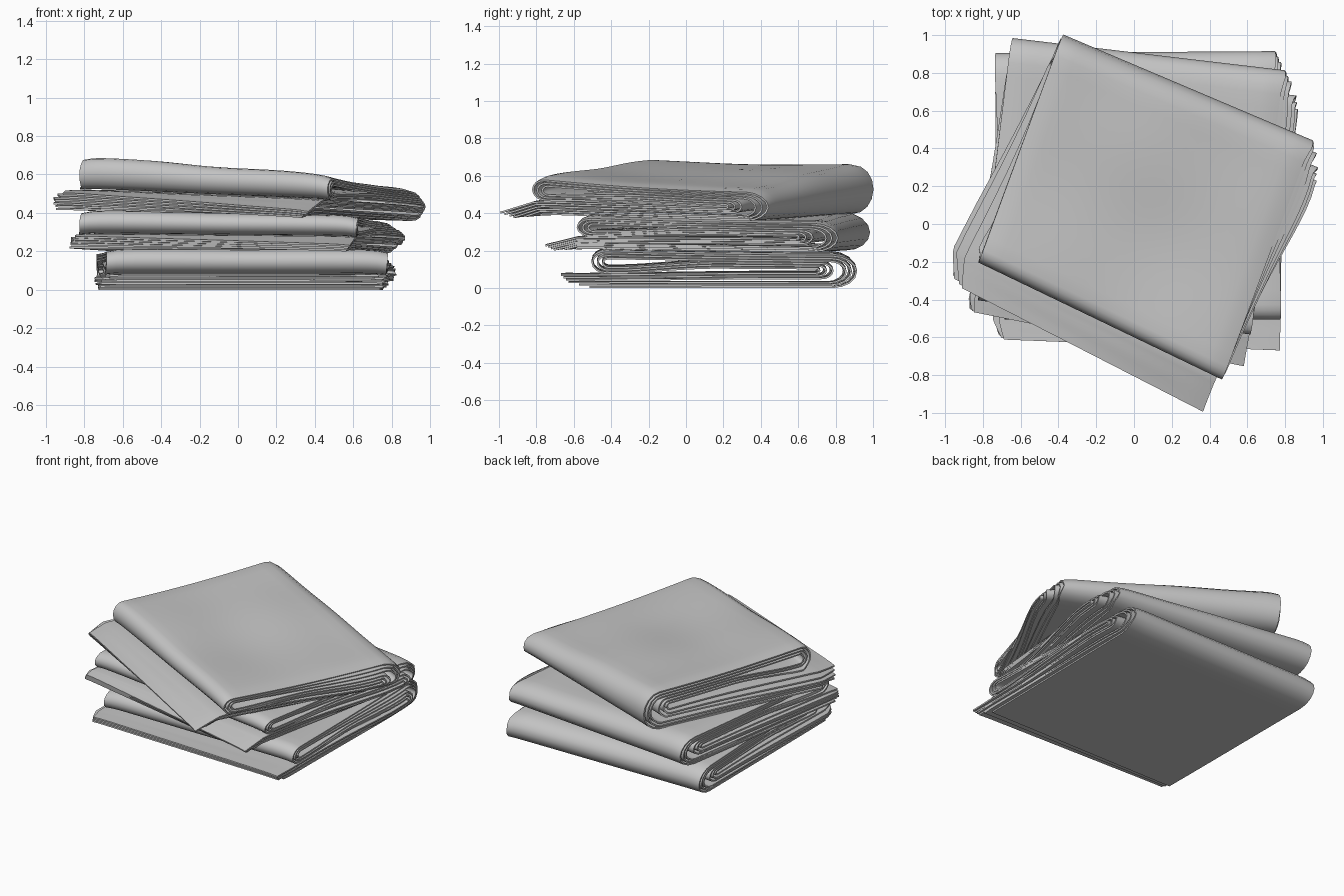
import bpy, math
from mathutils import Vector

cube = bpy.data.objects.get("Cube")
if cube:
    bpy.data.objects.remove(cube, do_unlink=True)

cloth = bpy.data.materials.new("grey cloth")
cloth.use_nodes = True
COLOR = (0.56, 0.56, 0.56, 1)
cloth.diffuse_color = COLOR
cloth.node_tree.nodes["Principled BSDF"].inputs["Base Color"].default_value = COLOR

COLUMNS = 28   # samples across the cloth
RUN = 16       # samples along each flat run
TURN = 9       # samples around each fold


def fold(t, h0, h1, side):
    """Half ellipse whose tip touches depth t; side +1 is back, -1 is front."""
    depth = 0.09 * abs(h1 - h0)
    pts = []
    for i in range(TURN):
        a = math.pi * i / (TURN - 1)
        pts.append((t + side * depth * (math.sin(a) - 1),
                    (h0 + h1) / 2 + (h0 - h1) / 2 * math.cos(a)))
    return pts


def join_runs(pieces):
    """Link the folds with flat runs that settle quickly to their next height."""
    path = list(pieces[0])
    for piece in pieces[1:]:
        (t0, h0), (t1, h1) = path[-1], piece[0]
        for i in range(1, RUN):
            k = i / RUN
            ease = math.sin(min(1, 1.8 * k) * math.pi / 2) ** 2
            path.append((t0 + (t1 - t0) * k, h0 + (h1 - h0) * ease))
        path += piece
    return path


def sheet_path(n):
    """Nested sheet n, folded back, front and back again; t < 0 is the loose flap."""
    return join_runs([[(-0.1 - 0.33 * n, 0.07 * n)],
                      fold(1 - 0.02 * n, 0.07 * n, 1 - 0.08 * n, 1),
                      fold(0.02 * n, 1 - 0.08 * n, 0.42 + 0.075 * n, -1),
                      fold(0.86 + 0.025 * n, 0.6 + 0.08 * n, 0.44 - 0.08 * n, 1),
                      [(-1 + 0.08 * n, 0.35 - 0.07 * n)]])


SHEETS = {"outer_sheet": sheet_path(0), "middle_sheet": sheet_path(1),
          "inner_sheet": sheet_path(2)}


def mix(corners, s, t):
    """Bilinear blend of front left, front right, back right, back left."""
    fl, fr, br, bl = [Vector(c) for c in corners]
    return (fl * (1 - s) + fr * s) * (1 - t) + (bl * (1 - s) + br * s) * t


def add_cloth(name, low, top, flap, shear, spread, droop, ripple):
    for sheet, path in SHEETS.items():
        verts, faces = [], []
        for j, (t, h) in enumerate(path):
            body = max(t, 0)
            lower = max(0, 1 - h / 0.45)
            middle = math.sin(math.pi * h)
            # uneven sheet ends, more so in the lower layers
            stray = 0.01 * math.sin(j * 0.13 + len(sheet) + ripple * 90) * (1 - h)
            left = spread[0] * min(1, 2 * lower) * middle * (1 - abs(t))
            right = spread[1] * middle * body ** 2 * (1 - body ** 6)
            for i in range(COLUMNS + 1):
                s = i / COLUMNS
                u = s + shear * lower * (1 - body) + stray
                u += right * s * s - left * (1 - s) ** 2
                d = t * (flap[0] * (1 - s) + flap[1] * s) if t < 0 else t
                p = mix(low, u, d).lerp(mix(top, u, d), h)
                # loose flap hangs lower toward the right
                p.z += droop * min(t, 0) * (0.3 + s)
                # soft creases and a sag between the folds, strongest on top
                wave = math.sin(5 * s + 4 * t) * math.sin(7 * t - 3 * s + 1)
                wave *= math.sin(math.pi * s)
                p.z += ripple * h * h * (wave - math.sin(math.pi * body))
                # softened ends of the folds
                p.z -= 0.015 * h * abs(2 * s - 1) ** 16
                verts.append(p)
        w = COLUMNS + 1
        for j in range(len(path) - 1):
            for i in range(COLUMNS):
                a = j * w + i
                faces.append((a, a + 1, a + w + 1, a + w))
        mesh = bpy.data.meshes.new(name + "_" + sheet)
        mesh.from_pydata(verts, [], faces)
        mesh.materials.append(cloth)
        obj = bpy.data.objects.new(name + "_" + sheet, mesh)
        bpy.context.collection.objects.link(obj)
        solid = obj.modifiers.new("thickness", "SOLIDIFY")
        solid.thickness = 0.01
        solid.offset = 0
        bpy.ops.object.select_all(action="DESELECT")
        obj.select_set(True)
        bpy.context.view_layer.objects.active = obj
        bpy.ops.object.modifier_apply(modifier=solid.name)
        bpy.ops.object.shade_smooth_by_angle(angle=math.radians(50))


def corners(plan, heights):
    return [(x, y, z) for (x, y), z in zip(plan, heights)]


# Bottom cloth, nearly square to the front
plan = [(-0.68, -0.5), (0.78, -0.5), (0.74, 0.91), (-0.74, 0.9)]
add_cloth("bottom_cloth", corners(plan, [0.005] * 4),
          corners(plan, (0.21, 0.205, 0.185, 0.195)),
          (0.08, 0.12), -0.02, (0.06, 0.1), 0, 0.004)

# Middle cloth, turned a little
plan = [(-0.82, -0.4), (0.62, -0.58), (0.79, 0.81), (-0.65, 0.98)]
add_cloth("middle_cloth", corners(plan, (0.22, 0.215, 0.195, 0.205)),
          corners(plan, (0.41, 0.385, 0.355, 0.405)),
          (0.05, 0.125), -0.03, (0.03, 0.15), 0.035, 0.006)

# Top cloth, turned further and leaning down to the right
plan = [(-0.82, -0.2), (0.47, -0.82), (0.94, 0.44), (-0.38, 1.0)]
add_cloth("top_cloth", corners(plan, (0.42, 0.395, 0.36, 0.40)),
          corners(plan, (0.69, 0.595, 0.52, 0.67)),
          (0.13, 0.15), -0.09, (0.09, 0.15), 0.05, 0.014)
